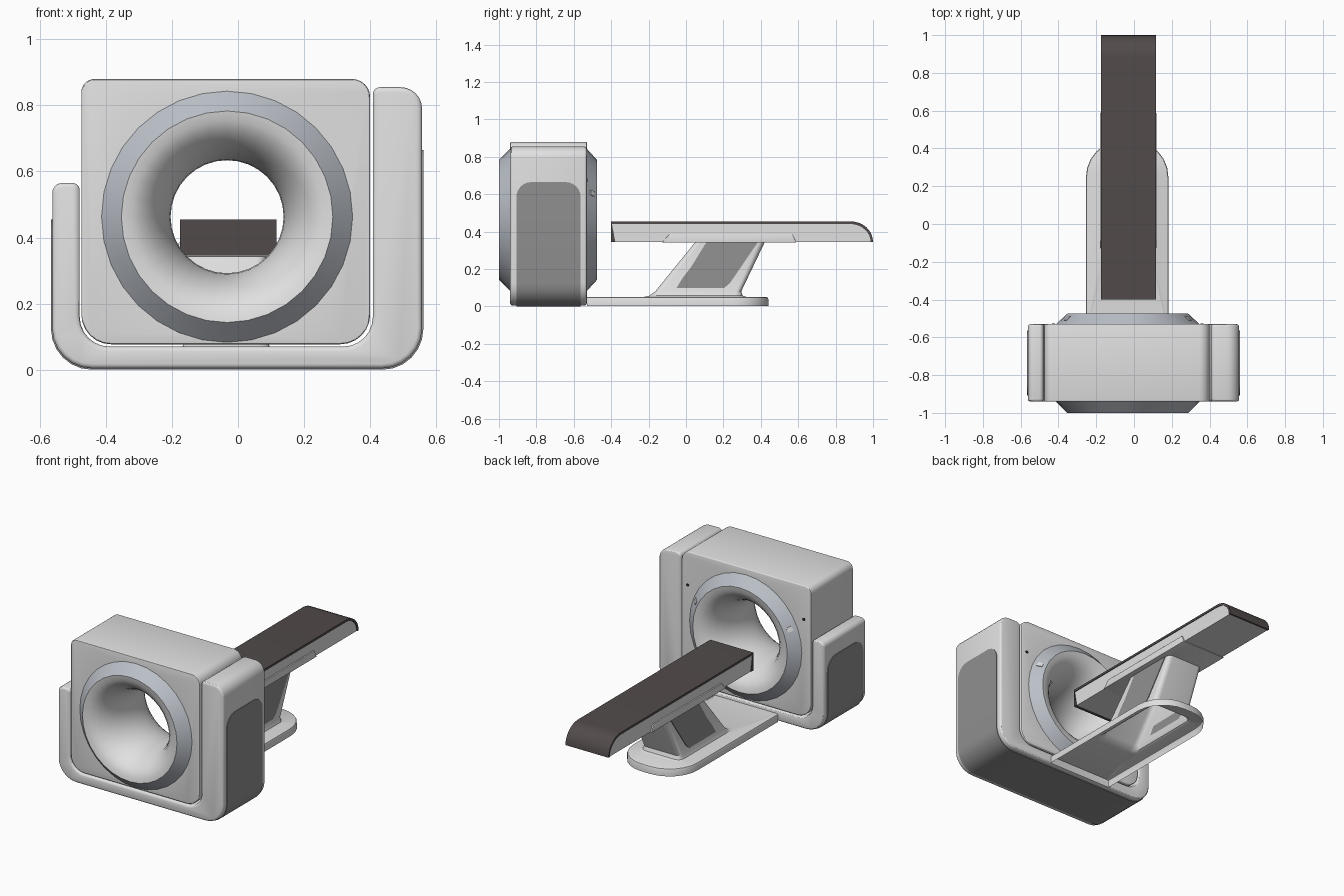
import bpy, bmesh, math
from mathutils import Vector

if "Cube" in bpy.data.objects:
    bpy.data.objects.remove(bpy.data.objects["Cube"])

CX, CZ = -0.033, 0.463          # bore axis
Y0, Y1 = -0.94, -0.53           # gantry depth


def material(name, rgb):
    m = bpy.data.materials.new(name)
    m.diffuse_color = (*rgb, 1)
    m.use_nodes = True
    m.node_tree.nodes["Principled BSDF"].inputs["Base Color"].default_value = m.diffuse_color
    return m


LIGHT = material("light grey shell", (0.75, 0.75, 0.75))
PANEL = material("dark grey panel", (0.28, 0.28, 0.28))
RING = material("blue grey ring", (0.50, 0.53, 0.58))
PAD = material("dark brown pad", (0.082, 0.070, 0.068))
BLACK = material("black", (0.02, 0.02, 0.02))


def make(name, bm, *mats):
    bmesh.ops.recalc_face_normals(bm, faces=bm.faces[:])
    me = bpy.data.meshes.new(name)
    bm.to_mesh(me)
    bm.free()
    for m in mats:
        me.materials.append(m)
    ob = bpy.data.objects.new(name, me)
    bpy.context.collection.objects.link(ob)
    return ob


def finish(ob, angle=30):
    bpy.ops.object.select_all(action='DESELECT')
    ob.select_set(True)
    bpy.context.view_layer.objects.active = ob
    for m in list(ob.modifiers):
        bpy.ops.object.modifier_apply(modifier=m.name)
    bpy.ops.object.shade_smooth_by_angle(angle=math.radians(angle))
    return ob


def rounded(corners, n=7):
    """Outline with rounded right-angle corners, from (u, v, radius)."""
    out = []
    for i, (u, v, r) in enumerate(corners):
        p = Vector((u, v))
        a = (Vector(corners[i - 1][:2]) - p).normalized()
        b = (Vector(corners[(i + 1) % len(corners)][:2]) - p).normalized()
        c = p + (a + b) * r
        for k in range(n):
            t = math.pi / 2 * k / (n - 1)
            out.append(c - (b * math.cos(t) + a * math.sin(t)) * r)
    return out


def circle(u, v, r, n):
    return [(u + r * math.cos(math.tau * i / n), v + r * math.sin(math.tau * i / n)) for i in range(n)]


def prism(name, outline, axis, lo, hi, mat, bevel=0):
    """Outline in xz (axis y) or yz (axis x), extruded from lo to hi."""
    bm = bmesh.new()
    place = (lambda p, w: (p[0], w, p[1])) if axis == 'y' else (lambda p, w: (w, p[0], p[1]))
    a, b = ([bm.verts.new(place(p, w)) for p in outline] for w in (lo, hi))
    bm.faces.new(a)
    bm.faces.new(b)
    for i in range(len(a)):
        bm.faces.new((a[i - 1], a[i], b[i], b[i - 1]))
    ob = make(name, bm, mat)
    if bevel:
        m = ob.modifiers.new("bevel", 'BEVEL')
        m.width, m.segments, m.limit_method = bevel, 3, 'ANGLE'
        m.angle_limit = math.radians(60)
        m.use_clamp_overlap = False
    return ob


# gantry body with a hole for the bore
body = prism("gantry_body", rounded([(-0.474, 0.077, 0.09), (0.4, 0.077, 0.09), (0.4, 0.88, 0.055), (-0.474, 0.88, 0.04)]),
             'y', Y0, Y1, LIGHT, 0.006)
cutter = prism("bore_cutter", circle(CX, CZ, 0.355, 32), 'y', -1.2, -0.2, LIGHT)
cutter.hide_render = True
cut = body.modifiers.new("bore", 'BOOLEAN')
cut.operation, cut.object, cut.solver = 'DIFFERENCE', cutter, 'EXACT'
finish(body)
bpy.data.objects.remove(cutter)

# cradle holding the body: low left arm, tall right arm
finish(prism("cradle", rounded([(-0.562, 0.004, 0.12), (0.557, 0.004, 0.12), (0.557, 0.855, 0.065), (0.408, 0.855, 0.022),
                                (0.408, 0.070, 0.09), (-0.479, 0.070, 0.09), (-0.479, 0.565, 0.022), (-0.562, 0.565, 0.03)]),
             'y', Y0, Y1, LIGHT, 0.014))

# dark belt wrapping the cradle's sides and underside, rounded at both ends
RAD, HALF, MID = 0.08, 0.172, (Y0 + Y1) / 2
steps = [RAD * (1 - math.cos(math.pi / 2 * i / 6)) for i in range(7)]
path = [(-0.564, 0.455 - d, d) for d in steps]
path += [(p.x, p.y, RAD) for p in rounded([(-0.564, 0.002, 0.122), (0.559, 0.002, 0.122), (0.559, 0.9, 0), (-0.564, 0.9, 0)])[:14]]
path += [(0.559, 0.665 - d, d) for d in reversed(steps)]
bm = bmesh.new()
rows = []
for x, z, d in path:
    h = HALF - RAD + math.sqrt(max(0, RAD ** 2 - (RAD - d) ** 2))
    rows.append([bm.verts.new((x, MID + s * h, z)) for s in (-1, 1)])
for a, b in zip(rows, rows[1:]):
    bm.faces.new((a[0], a[1], b[1], b[0]))
belt = make("cradle_belt", bm, PANEL)
m = belt.modifiers.new("thickness", 'SOLIDIFY')
m.thickness, m.offset = 0.004, 0
finish(belt)

# flared bore and its sloped rings, turned around the bore axis
N, ARC = 32, 16
profile = [(Y0, 0.38)]
for i in range(ARC + 1):
    t = math.pi * i / ARC
    profile.append((-0.7375 - 0.2625 * math.cos(t), 0.32 - 0.149 * math.sin(t)))
profile.append((Y1, 0.38))
bm = bmesh.new()
loops = [[bm.verts.new((p[0], y, p[1])) for p in circle(CX, CZ, r, N)] for y, r in profile]
for j in range(len(loops)):
    a, b = loops[j - 1], loops[j]
    for i in range(N):
        f = bm.faces.new((a[i - 1], a[i], b[i], b[i - 1]))
        f.material_index = 1 if j in (0, 1, len(loops) - 1) else 0
finish(make("bore", bm, LIGHT, RING))

# sensor dots on the back face and light tabs on the back ring
for side, s in (("left", -1), ("right", 1)):
    finish(prism("sensor_dot_" + side, circle(CX + s * 0.393, 0.675, 0.009, 12), 'y', Y1 - 0.01, Y1 + 0.003, BLACK))
    bm = bmesh.new()
    ang = math.radians(24)
    corners = []
    for da, r, y in ((-1, 0.362, -0.5135), (1, 0.362, -0.5135), (1, 0.338, -0.4915), (-1, 0.338, -0.4915)):
        t = ang + da * 0.04
        corners.append(bm.verts.new((CX + s * r * math.cos(t), y + 0.003, CZ + r * math.sin(t))))
    bm.faces.new(corners)
    tab = make("ring_tab_" + side, bm, LIGHT)
    tab.modifiers.new("thickness", 'SOLIDIFY').thickness = 0.004
    tab.modifiers[0].offset = 0
    finish(tab)

# floor plate flowing into the leaning pedestal, open underneath
bm = bmesh.new()
rings = []
for z, w, ya, yb, ra, rb in ((0.003, 0.218, -0.53, 0.44, 0.004, 0.19),
                             (0.040, 0.218, -0.53, 0.44, 0.004, 0.19),
                             (0.047, 0.215, -0.53, 0.437, 0.004, 0.187),
                             (0.050, 0.208, -0.53, 0.43, 0.004, 0.18),
                             (0.051, 0.148, -0.225, 0.325, 0.05, 0.05),
                             (0.058, 0.136, -0.196, 0.303, 0.04, 0.04),
                             (0.080, 0.128, -0.165, 0.295, 0.03, 0.03),
                             (0.352, 0.120, 0.056, 0.425, 0.03, 0.03)):
    x = -0.036
    rings.append([bm.verts.new((p.x, p.y, z)) for p in
                  rounded([(x - w, ya, ra), (x + w, ya, ra), (x + w, yb, rb), (x - w, yb, rb)])])
for a, b in zip(rings, rings[1:]):
    for i in range(len(a)):
        bm.faces.new((a[i - 1], a[i], b[i], b[i - 1]))
bm.faces.new(rings[-1])
finish(make("pedestal", bm, LIGHT))

# dark panels on both pedestal sides
for side, s in (("left", -1), ("right", 1)):
    bm = bmesh.new()
    bm.faces.new([bm.verts.new((-0.036 + s * (0.130 - 0.0294 * (z - 0.08)), y, z)) for y, z in
                  ((-0.05, 0.10), (0.205, 0.10), (0.235, 0.125), (0.385, 0.345), (0.11, 0.345), (0.03, 0.215), (-0.02, 0.15))])
    panel = make("pedestal_panel_" + side, bm, PANEL)
    panel.modifiers.new("thickness", 'SOLIDIFY').thickness = 0.004
    panel.modifiers[0].offset = 0
    finish(panel)


def nose(y, ry, top, n=8):
    """Curved end of the table, from its top down to its underside."""
    return [(y - ry + ry * math.sin(math.pi / 2 * i / n), 0.345 + (top - 0.345) * math.cos(math.pi / 2 * i / n))
            for i in range(n + 1)]


# table: light core, dark pad over the top and both ends, bracket below
core = [(-0.378, 0.345), (-0.396, 0.441)] + nose(0.987, 0.11, 0.441)
finish(prism("table_core", core, 'x', -0.172, 0.112, LIGHT))
pad = [(-0.4, 0.345), (-0.4, 0.455)] + nose(1.0, 0.12, 0.455) + core[::-1]
finish(prism("table_pad", pad, 'x', -0.176, 0.116, PAD))
finish(prism("table_bracket", [(-0.13, 0.341), (-0.09, 0.385), (0.57, 0.385), (0.59, 0.341)], 'x', -0.18, 0.12, LIGHT, 0.003))
